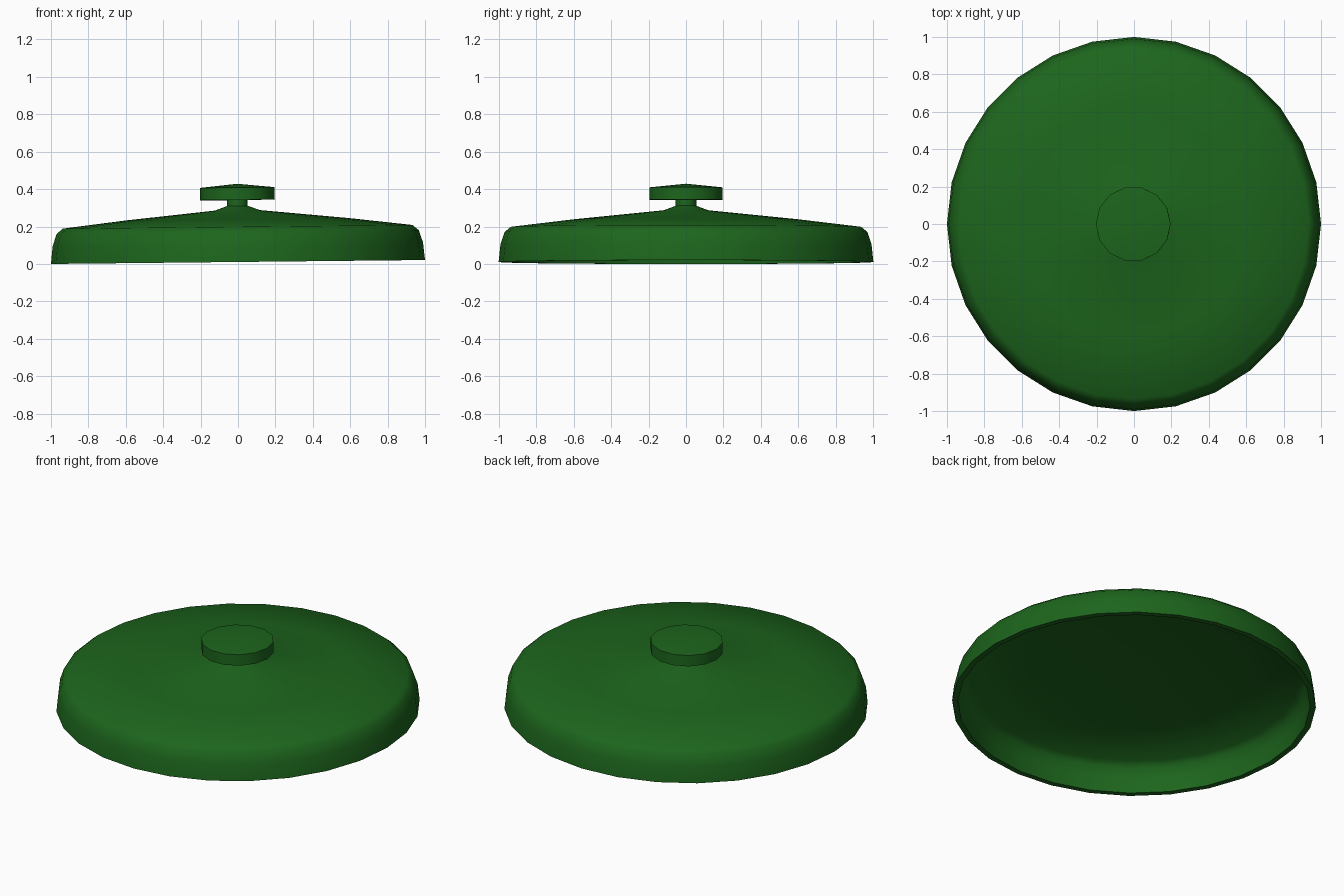
import bpy, bmesh, math

if "Cube" in bpy.data.objects:
    bpy.data.objects.remove(bpy.data.objects["Cube"])

TILT = -0.0105  # the lid rests slightly raised on its right side

green = bpy.data.materials.new("green_enamel")
green.diffuse_color = (0.012, 0.13, 0.012, 1)
green.use_nodes = True
green.node_tree.nodes["Principled BSDF"].inputs["Base Color"].default_value = green.diffuse_color


def lathe(name, profile, sides, angle):
    """Revolve (radius, height) points around z; radius 0 makes a pole."""
    bm = bmesh.new()
    rings = []
    for r, z in profile:
        if r == 0:
            rings.append([bm.verts.new((0, 0, z))] * sides)
        else:
            rings.append([bm.verts.new((r * math.cos(2 * math.pi * i / sides),
                                        r * math.sin(2 * math.pi * i / sides), z))
                          for i in range(sides)])
    for a, b in zip(rings, rings[1:]):
        for i in range(sides):
            j = (i + 1) % sides
            bm.faces.new(list(dict.fromkeys((a[i], a[j], b[j], b[i]))))
    bmesh.ops.recalc_face_normals(bm, faces=bm.faces)
    mesh = bpy.data.meshes.new(name)
    bm.to_mesh(mesh)
    bm.free()
    mesh.materials.append(green)
    obj = bpy.data.objects.new(name, mesh)
    bpy.context.collection.objects.link(obj)
    obj.rotation_euler = (0, TILT, 0)
    obj.location = (0, 0, 0.0105)
    bpy.ops.object.select_all(action='DESELECT')
    obj.select_set(True)
    bpy.context.view_layer.objects.active = obj
    bpy.ops.object.shade_smooth_by_angle(angle=math.radians(angle))
    return obj


# Hollow lid: inside ceiling, inner wall, rim, outer wall, shallow cone, stem
lathe("lid", [
    (0, 0.262), (0.6, 0.205), (0.91, 0.17), (0.938, 0.145), (0.96, 0.09),
    (0.968, 0), (1.0, 0), (0.99, 0.095), (0.968, 0.16), (0.935, 0.188),
    (0.6, 0.228), (0.12, 0.276), (0.055, 0.3), (0.055, 0.34),
], 28, 40)

# Flat round knob with a slightly domed top
lathe("knob", [
    (0, 0.33), (0.2, 0.332), (0.2, 0.398), (0, 0.418),
], 14, 30)
